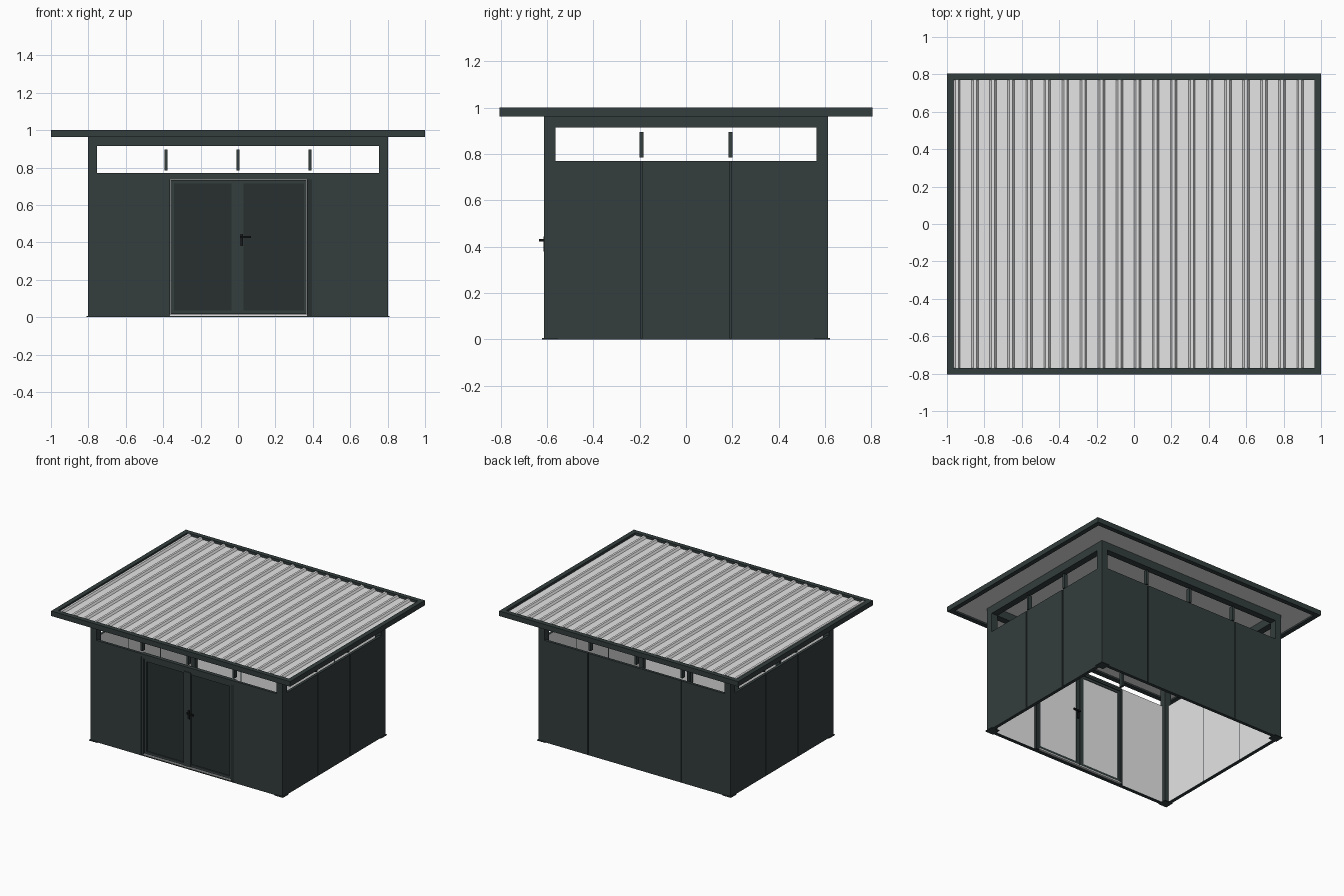
import bpy, bmesh
from mathutils import Vector

cube = bpy.data.objects.get("Cube")
if cube:
    bpy.data.objects.remove(cube)


def material(name, rgb):
    m = bpy.data.materials.new(name)
    m.use_nodes = True
    color = (*rgb, 1)
    m.diffuse_color = color
    m.node_tree.nodes["Principled BSDF"].inputs["Base Color"].default_value = color
    return m


DARK = material("anthracite", (0.034, 0.047, 0.047))
DOOR = material("door_anthracite", (0.021, 0.029, 0.029))
LIGHT = material("light_grey", (0.78, 0.78, 0.78))
BLACK = material("black", (0.008, 0.009, 0.01))


def finish(name, bm, *mats):
    bmesh.ops.recalc_face_normals(bm, faces=bm.faces)
    mesh = bpy.data.meshes.new(name)
    bm.to_mesh(mesh)
    bm.free()
    obj = bpy.data.objects.new(name, mesh)
    bpy.context.collection.objects.link(obj)
    for m in mats:
        mesh.materials.append(m)
    return obj


def box(name, x, y, z, mat=DARK, inner=None, lining=LIGHT):
    """Box from three ranges; the face pointing along `inner` takes the lining."""
    bm = bmesh.new()
    bmesh.ops.create_cube(bm, size=1)
    for v in bm.verts:
        v.co = Vector([(r[0] + r[1]) / 2 + c * abs(r[1] - r[0])
                       for r, c in zip((x, y, z), v.co)])
    obj = finish(name, bm, mat, *([lining] if inner else []))
    if inner:
        for p in obj.data.polygons:
            if p.normal.dot(Vector(inner)) > 0.9:
                p.material_index = 1
    return obj


W, D = 0.803, 0.614            # outer half width and depth of the walls
POST, THICK = 0.05, 0.02
SILL, HEAD, TOP = 0.77, 0.915, 0.978
GAP = 0.004
IX, IY = W - POST, D - POST    # inner sides of the corner posts

# Corner posts with foot plates
for sx, nx in ((-1, "right"), (1, "left")):
    for sy, ny in ((-1, "front"), (1, "back")):
        box(f"{ny}_{nx}_post", (sx * IX, sx * W), (sy * IY, sy * D), (0, TOP))
        box(f"{ny}_{nx}_foot", (sx * (IX - 0.01), sx * (W + 0.008)),
            (sy * (IY - 0.01), sy * (D + 0.008)), (0, 0.006))


def wall(name, along_x, sign, spans, mullions):
    """Lined panels, top beam, base rail, seam strips and window bars."""
    half, depth = (IX, D) if along_x else (IY, W)

    def part(label, span, d0, d1, z, lined=False):
        across = (sign * (depth - d0), sign * (depth - d1))
        normal = (0, -sign, 0) if along_x else (-sign, 0, 0)
        ranges = (span, across) if along_x else (across, span)
        box(f"{name}_{label}", *ranges, z, DARK, normal if lined else None)

    for i, (a, b) in enumerate(spans):
        part(f"panel_{i + 1}", (a, b), 0, THICK, (0.006, SILL), True)
        if i and a - spans[i - 1][1] < 0.1:
            part(f"seam_{i}", (spans[i - 1][1], a), 0.008, THICK, (0.006, SILL))
    part("top_beam", (-half, half), 0, POST, (HEAD, TOP))
    part("base_rail", (-half, half), 0, THICK + 0.004, (0, 0.006))
    for i, m in enumerate(mullions):
        part(f"window_bar_{i + 1}", (m - 0.009, m + 0.009), 0.01, 0.04,
             (0.785, 0.896))


def split(half, seams):
    edges = [-half] + [e for s in seams for e in (s - GAP, s + GAP)] + [half]
    return list(zip(edges[::2], edges[1::2]))


BARS = (-0.385, 0, 0.385)
wall("front_wall", True, -1, [(-IX, -0.38), (0.395, IX)], BARS)
wall("back_wall", True, 1, split(IX, (-0.39, 0.39)), BARS)
for sign, side in ((-1, "right"), (1, "left")):
    wall(f"{side}_wall", False, sign, split(IY, (-0.192, 0.192)), (-0.192, 0.192))

# Door surround
FRONT = (-D + 0.005, -D + 0.04)
box("door_lintel", (-0.38, 0.395), (-D, -D + 0.03), (0.75, SILL))
box("door_head", (-0.38, 0.395), FRONT, (0.735, 0.75))
box("door_right_jamb", (-0.38, -0.363), FRONT, (0, 0.735))
box("door_left_jamb", (0.368, 0.395), FRONT, (0, 0.735), DOOR)
box("door_threshold", (-0.363, 0.368), FRONT, (0.006, 0.014), LIGHT)


# Double door: framed leaves with recessed, lined panels
def leaf(name, x0, x1, a, b):
    y = (-D + 0.01, -D + 0.035)
    low, high = 0.035, 0.715
    box(f"{name}_right_stile", (x0, a), y, (0.016, 0.733))
    box(f"{name}_left_stile", (b, x1), y, (0.016, 0.733))
    box(f"{name}_bottom_rail", (a, b), y, (0.016, low))
    box(f"{name}_top_rail", (a, b), y, (high, 0.733))
    box(f"{name}_panel", (a, b), (-D + 0.018, -D + 0.03), (low, high),
        DOOR, (0, 1, 0))


leaf("right_door", -0.361, -0.001, -0.342, -0.034)
leaf("left_door", 0.001, 0.366, 0.03, 0.352)
box("door_cover_strip", (-0.03, 0.028), (-D + 0.004, -D + 0.01), (0.016, 0.73))

# Handles on both faces of the left leaf
for label, y, s in (("outer", -D + 0.006, -1), ("inner", -D + 0.034, 1)):
    box(f"{label}_handle_plate", (0.01, 0.026), (y, y + s * 0.008),
        (0.38, 0.445), BLACK)
    bm = bmesh.new()
    bmesh.ops.create_cone(bm, cap_ends=True, segments=12, radius1=0.006,
                          radius2=0.006, depth=0.03)
    for v in bm.verts:
        v.co = Vector((0.018 + v.co.x, y + s * 0.012 + v.co.z, 0.428 + v.co.y))
    finish(f"{label}_handle_spindle", bm, BLACK)
    box(f"{label}_handle_lever", (0.012, 0.07), (y + s * 0.018, y + s * 0.027),
        (0.422, 0.434), BLACK)

# Roof edge
RX, RY, RIM = 1.0, 0.805, 0.035
for s, fx, fy in ((-1, "right", "front"), (1, "left", "back")):
    box(f"{fx}_fascia", (s * (RX - RIM), s * RX), (-RY, RY), (0.962, 1))
    box(f"{fy}_fascia", (-RX + RIM, RX - RIM), (s * (RY - RIM), s * RY), (0.962, 1))

# Flat ceiling under the sheet
EX, EY = RX - RIM, RY - RIM
box("ceiling", (-EX, EX), (-EY, EY), (0.974, 0.98), LIGHT)

# Ribbed roof sheet, one profile swept from front to back
BASE, CREST, PITCH = 0.982, 0.997, 0.0966
profile = [(-EX, BASE)]
for i in range(20):
    x = -0.947 + i * PITCH
    profile += [(x - 0.018, BASE), (x - 0.008, CREST),
                (x + 0.008, CREST), (x + 0.018, BASE)]
profile = [p for p in profile if p[0] < 0.92] + [(EX, BASE)]
bm = bmesh.new()
rows = [[bm.verts.new((x, y, z)) for x, z in profile] for y in (-EY, EY)]
for i in range(len(profile) - 1):
    bm.faces.new((rows[0][i], rows[0][i + 1], rows[1][i + 1], rows[1][i]))
sheet = finish("roof_sheet", bm, LIGHT)
if sheet.data.polygons[0].normal.z < 0:
    sheet.data.flip_normals()
